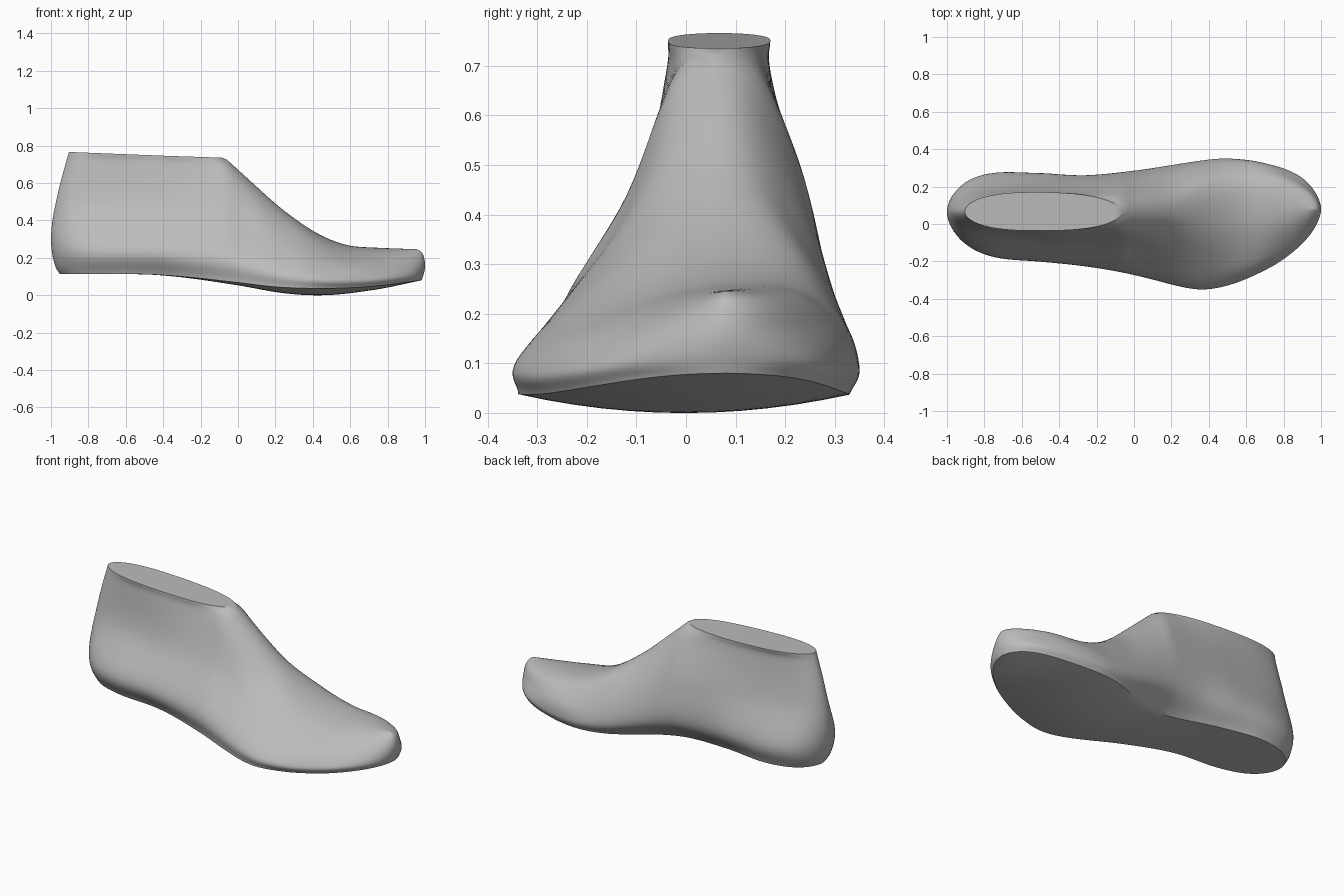
import bpy
import bmesh
import math

if "Cube" in bpy.data.objects:
    bpy.data.objects.remove(bpy.data.objects["Cube"])

STATIONS = 110       # cross-sections from heel to toe
SIDE_STEPS = 32      # points up each side of a section
SOLE_STEPS = 12      # points across the sole
CAP_STEPS = 6        # points across the flat top

# Outlines as (x, right y, left y), from the sole edge upward
edge_outline = [(-1, .065, .065), (-.9, -.08, .2), (-.7, -.14, .24), (-.4, -.16, .2),
                (-.1, -.225, .16), (.1, -.285, .2), (.33, -.338, .3), (.5, -.31, .33),
                (.7, -.23, .305), (.9, -.1, .235), (1, .08, .08)]
belly_outline = [(-1, .065, .065), (-.9, -.11, .225), (-.75, -.175, .272), (-.5, -.2, .272),
                 (-.25, -.225, .258), (0, -.265, .28), (.33, -.34, .335), (.5, -.325, .35),
                 (.7, -.245, .325), (.9, -.11, .25), (1, .08, .08)]
shoulder_outline = [(-1, .065, .065), (-.9, -.03, .165), (-.5, -.085, .215), (0, -.13, .255),
                    (.2, -.185, .28), (.4, -.23, .31), (.6, -.22, .325), (.8, -.12, .275),
                    (1, .08, .08)]
crown_outline = [(-1, .065, .065), (-.9, -.005, .135), (-.5, -.04, .17), (-.15, -.03, .165),
                 (0, -.03, .155), (.2, -.03, .17), (.4, -.06, .225), (.6, -.04, .245),
                 (.8, 0, .225), (1, .08, .08)]
levels = [(0, edge_outline), (.2, belly_outline), (.55, shoulder_outline), (.9, crown_outline)]

# Lengthwise profiles as (x, value)
ridge_line = [(-1, .067), (-.5, .067), (0, .065), (.3, .08), (.6, .13), (.8, .12), (1, .08)]
edge_height = [(-1, .115), (-.5, .112), (-.3, .1), (0, .068), (.2, .045), (.4, .037),
               (.6, .04), (.8, .056), (1, .08)]
sole_drop = [(-1, 0), (-.4, .002), (0, .015), (.4, .037), (.7, .022), (1, 0)]
instep_height = [(-.07, .735), (.1, .58), (.2, .49), (.3, .412), (.4, .345), (.5, .295),
                 (.6, .265), (.7, .256), (1, .246)]

# End profiles as (z, x)
heel_profile = [(.11, -.95), (.15, -.975), (.22, -.993), (.3, -1), (.4, -.992),
                (.5, -.973), (.6, -.95), (.77, -.903)]
toe_profile = [(.075, .98), (.12, .995), (.16, 1), (.2, .995), (.232, .98), (.25, .95)]


def smooth(keys, u):
    """Hermite interpolation through keys; returns the values after the first."""
    u = min(max(u, keys[0][0]), keys[-1][0])
    last = len(keys) - 1
    i = 0
    while i < last - 1 and u > keys[i + 1][0]:
        i += 1
    a, b = keys[i], keys[i + 1]
    before, after = keys[max(i - 1, 0)], keys[min(i + 2, last)]
    span = b[0] - a[0]
    t = (u - a[0]) / span
    result = []
    for k in range(1, len(a)):
        slope_a = (b[k] - before[k]) / (b[0] - before[0]) * span
        slope_b = (after[k] - a[k]) / (after[0] - a[0]) * span
        result.append((2 * t**3 - 3 * t**2 + 1) * a[k] + (t**3 - 2 * t**2 + t) * slope_a
                      + (3 * t**2 - 2 * t**3) * b[k] + (t**3 - t**2) * slope_b)
    return result


def by_angle(keys):
    """Re-key an outline by angle so that its ends close round."""
    return [(math.acos(-key[0]),) + key[1:] for key in keys]


def top_height(x):
    if x < -.07:
        return .735 - .0335 * (x + .07)
    return smooth(instep_height, x)[0]


def cap_half_width(x):
    """Half width of the flat oval on top."""
    d = abs((x + .535) / .465)
    return .103 * (1 - d**2.6) ** .5 if d < 1 else 0


def place(x, y, z):
    """Lean the heel and toe ends to follow their profiles."""
    for pivot, end, profile in ((-.4, -1, heel_profile), (.75, 1, toe_profile)):
        if (x - pivot) * end > 0:
            x = pivot + (x - pivot) * (smooth(profile, z)[0] - pivot) / (end - pivot)
    return x, y, z


def section(theta):
    """One closed cross-section: right side, top, left side, sole."""
    x = -math.cos(theta)
    low, high = smooth(edge_height, x)[0], top_height(x)
    ridge, cap = smooth(ridge_line, x)[0], cap_half_width(x)
    rows = [(f, smooth(keys, theta)) for f, keys in angled_levels]
    sides = []
    for side, sign in ((0, -1), (1, 1)):
        path = [(i, ys[side], f) for i, (f, ys) in enumerate(rows)]
        path.append((len(rows), ridge + sign * cap, 1))
        if cap == 0:
            path.append((len(rows) + 1, rows[-1][1][1 - side], rows[-1][0]))
        sides.append([smooth(path, len(rows) * j / SIDE_STEPS) for j in range(SIDE_STEPS + 1)])
    right, left = sides
    start, end = right[-1][0], left[-1][0]
    top = [(start + (end - start) * j / CAP_STEPS, 1) for j in range(1, CAP_STEPS)]
    ring = [(y, low + f * (high - low)) for y, f in right + top + left[::-1]]
    start, end = left[0][0], right[0][0]
    drop = smooth(sole_drop, x)[0]
    for j in range(1, SOLE_STEPS):
        t = j / SOLE_STEPS
        ring.append((start + (end - start) * t, low - drop * 4 * t * (1 - t)))
    return [place(x, y, z) for y, z in ring]


# Loft the sections into one closed body
angled_levels = [(f, by_angle(keys)) for f, keys in levels]
bm = bmesh.new()
rings = [[bm.verts.new(p) for p in section(math.pi * i / STATIONS)]
         for i in range(STATIONS + 1)]
for a, b in zip(rings, rings[1:]):
    for j in range(len(a)):
        k = (j + 1) % len(a)
        bm.faces.new((a[j], b[j], b[k], a[k]))
bmesh.ops.remove_doubles(bm, verts=bm.verts[:], dist=.0005)
bmesh.ops.dissolve_degenerate(bm, edges=bm.edges[:], dist=.0001)
bmesh.ops.recalc_face_normals(bm, faces=bm.faces[:])
mesh = bpy.data.meshes.new("shoe_last")
bm.to_mesh(mesh)
bm.free()
body = bpy.data.objects.new("shoe_last", mesh)
bpy.context.collection.objects.link(body)

# Plain grey finish
grey = bpy.data.materials.new("plain grey")
grey.use_nodes = True
colour = (.5, .5, .5, 1)
grey.diffuse_color = colour
grey.node_tree.nodes["Principled BSDF"].inputs["Base Color"].default_value = colour
mesh.materials.append(grey)

bpy.context.view_layer.objects.active = body
body.select_set(True)
bpy.ops.object.shade_smooth_by_angle(angle=math.radians(40))
